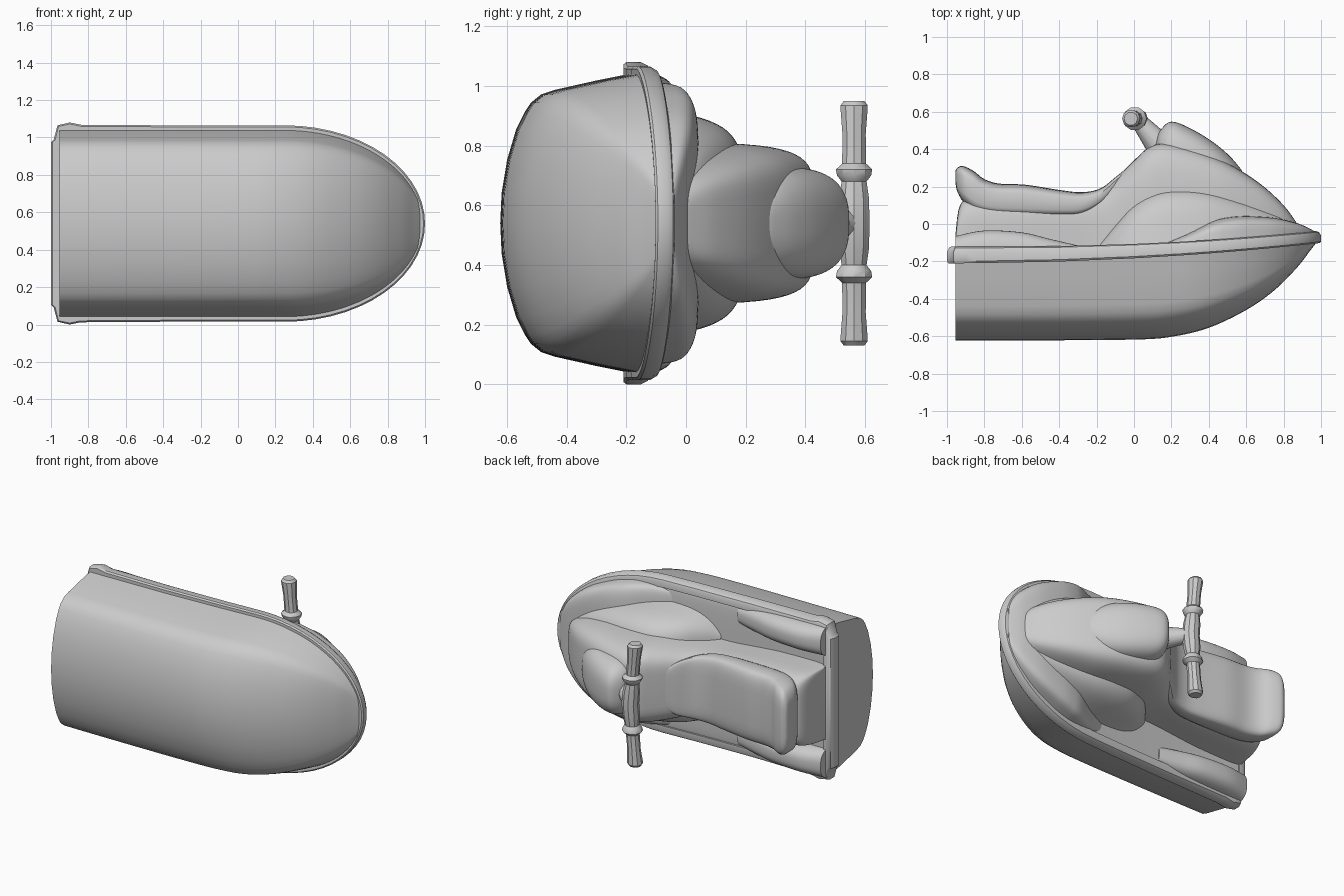
import bpy, bmesh, math
from mathutils import Vector, Matrix

if "Cube" in bpy.data.objects:
    bpy.data.objects.remove(bpy.data.objects["Cube"])

ZC = 0.54          # centre plane: craft lies on its side, deck towards +y, bow towards +x


def finish(name, bm, angle=35):
    bmesh.ops.recalc_face_normals(bm, faces=bm.faces)
    me = bpy.data.meshes.new(name)
    bm.to_mesh(me)
    bm.free()
    ob = bpy.data.objects.new(name, me)
    bpy.context.collection.objects.link(ob)
    bpy.ops.object.select_all(action='DESELECT')
    ob.select_set(True)
    bpy.context.view_layer.objects.active = ob
    bpy.ops.object.shade_smooth_by_angle(angle=math.radians(angle))
    return ob


def skin(name, rings, closed=False, angle=35):
    bm = bmesh.new()
    vs = [[bm.verts.new(p) for p in r] for r in rings]
    n = len(vs[0])
    pairs = list(zip(vs, vs[1:])) + ([(vs[-1], vs[0])] if closed else [])
    for a, b in pairs:
        for i in range(n):
            j = (i + 1) % n
            bm.faces.new((a[i], a[j], b[j], b[i]))
    if not closed:
        bm.faces.new(vs[0])
        bm.faces.new(vs[-1])
    return finish(name, bm, angle)


def smooth(st, k=5):
    """Catmull-Rom interpolation of station tuples."""
    out = []
    for i in range(len(st) - 1):
        p = [st[max(i - 1, 0)], st[i], st[i + 1], st[min(i + 2, len(st) - 1)]]
        for s in range(k):
            t = s / k
            out.append([0.5 * (2 * b + (c - a) * t + (2 * a - 5 * b + 4 * c - d) * t * t
                        + (3 * b - a - 3 * c + d) * t ** 3) for a, b, c, d in zip(*p)])
    return out + [list(st[-1])]


def spow(v, e):
    return math.copysign(abs(v) ** e, v)


def loft(name, stations, n=2.5, full=False, z0=0.0, taper=1.0):
    """Stations (x, y low, y high, half width); dome or full superellipse section."""
    rings = []
    for x, lo, hi, w in smooth(stations):
        ring = []
        m = 32 if full else 28
        for i in range(m if full else m + 1):
            a = (2 if full else 1) * math.pi * i / m
            c, s = spow(math.cos(a), 2 / n), spow(math.sin(a), 2 / n)
            y = (lo + hi) / 2 + s * (hi - lo) / 2 if full else lo + s * (hi - lo)
            ww = w * (1 if full else 1 + (taper - 1) * s)
            ring.append((x, y, ZC + z0 + ww * c))
        rings.append(ring)
    return skin(name, rings)


def rail_y(x):
    u = x + 1
    return -0.165 - 0.0075 * u + 0.0275 * u * u


def plan(x):
    """Half width of the craft's outline."""
    return 0.525 if x < 0.25 else 0.525 * math.sqrt(max(0, 1 - ((x - 0.25) / 0.75) ** 2))


# hull: flared side, soft chine, rounded bottom
half = [(1, 0), (.95, .28), (.885, .6), (.855, .7), (.8, .775), (.74, .82), (.62, .885), (.42, .95), (.2, .99)]
section = half + [(0, 1)] + [(-w, d) for w, d in reversed(half)]
keel = smooth([(-0.955, -.622), (-.5, -.622), (0, -.618), (.2, -.603), (.4, -.555), (.6, -.46),
               (.75, -.355), (.87, -.235), (.94, -.145), (.975, -.1)])
skin("hull", [[(x, rail_y(x) + (k - rail_y(x)) * d, ZC + w * (plan(x) - 0.02)) for w, d in section]
              for x, k in keel], angle=25)

# bumper rail around the outline
path = [(-1.0, -.435), (-.985, -.45), (-.965, -.525), (-.9, -.54), (-.84, -.528), (-.4, -.525), (0, -.525)]
path += [(0.25 + 0.75 * math.sin(a), -0.525 * math.cos(a))
         for a in [math.pi / 2 * i / 14 for i in range(15)]]
path += [(x, -w) for x, w in reversed(path[:-1])]
rings = []
for i, (x, w) in enumerate(path):
    d = Vector(path[(i + 1) % len(path)]) - Vector(path[i - 1])
    nx, nw = Vector((d.y, -d.x)).normalized()
    h = 0.045 - 0.0065 * (x + 1)
    prof = [(-.06, -h), (-.008, -h), (0, -.75 * h), (0, .3 * h), (-.012, .85 * h),
            (-.025, h), (-.06, h)]
    rings.append([(x + o * nx, rail_y(x) + v, ZC + w + o * nw) for o, v in prof])
skin("bumper_rail", rings, closed=True)

# deck floor
loft("deck_floor", [(x, rail_y(x) - .03, rail_y(x) + .035, max(plan(x) - .03, .02))
                    for x in (-.97, -.5, 0, .3, .5, .7, .85, .93, .97)], n=8)

# raised bow deck
loft("bow_deck", [(.17, -.15, -.1, .46), (.3, -.14, -.045, .475), (.42, -.13, .015, .475),
                  (.5, -.13, .036, .462), (.6, -.12, .043, .43), (.75, -.11, .033, .36),
                  (.87, -.1, .005, .265), (.94, -.09, -.025, .17), (.98, -.085, -.05, .06)],
     n=7, taper=.97)

# footwell edges on both sides of the stern
for side, z0 in (("left", -.41), ("right", .41)):
    loft("footwell_edge_" + side, [(-.955, -.17, -.065, .098), (-.8, -.17, -.035, .095),
         (-.6, -.17, -.045, .09), (-.45, -.17, -.08, .08), (-.3, -.17, -.115, .06)], n=2.6, z0=z0)

# side fairings beside the cowl
loft("side_fairing", [(-.18, -.14, -.1, .27), (-.1, -.14, .0, .335), (0, -.14, .11, .375),
                      (.12, -.14, .18, .39), (.25, -.13, .197, .39), (.4, -.13, .183, .375),
                      (.55, -.12, .14, .335), (.7, -.11, .085, .27), (.82, -.1, .035, .18),
                      (.9, -.1, -.02, .06)], n=5, taper=.84)

# seat base running forward into the cowl
loft("body_cowl", [(-.955, -.16, -.06, .25), (-.93, -.16, .1, .25), (-.85, -.16, .14, .255),
                   (-.6, -.16, .14, .25), (-.4, -.16, .13, .235), (-.25, -.16, .155, .225),
                   (-.13, -.16, .215, .23), (0, -.15, .34, .258), (.08, -.15, .41, .272),
                   (.17, -.14, .432, .275), (.3, -.14, .405, .275), (.45, -.13, .35, .265),
                   (.58, -.12, .28, .24), (.7, -.11, .195, .205), (.8, -.1, .1, .16),
                   (.86, -.1, .02, .11), (.89, -.09, -.03, .05)], n=5.5, taper=.95)

# saddle with raised back
loft("seat", [(-.955, .22, .285, .11), (-.945, .175, .3, .17), (-.915, .12, .31, .215),
              (-.86, .07, .285, .235), (-.8, .05, .24, .24), (-.72, .04, .216, .242),
              (-.58, .035, .21, .242), (-.4, .035, .182, .238), (-.28, .045, .17, .228),
              (-.18, .1, .19, .21), (-.1, .18, .25, .18), (-.05, .23, .29, .14)], n=4.2, full=True)

# hood pod in front of the handlebar
loft("hood", [(.115, .38, .435, .07), (.14, .37, .5, .14), (.2, .35, .547, .178),
              (.3, .33, .512, .187), (.42, .28, .44, .18), (.51, .23, .365, .15),
              (.57, .22, .295, .09), (.59, .21, .26, .04)], n=2.7)

# handlebar with collars and grips
prof = [(0, .054), (.08, .053), (.14, .044), (.16, .06), (.18, .064), (.2, .042),
        (.3, .041), (.385, .048), (.395, .048), (.41, .036)]
prof = [(-w, r) for w, r in reversed(prof[1:])] + prof
skin("handlebar", [[(.02 - .09 * abs(w) + r * math.cos(a), .563 + r * math.sin(a), ZC + w)
                    for a in [math.tau * i / 10 for i in range(10)]] for w, r in prof], angle=30)

# steering stem
bm = bmesh.new()
a, b = Vector((.16, .39, ZC)), Vector((.035, .54, ZC))
rot = (b - a).to_track_quat('Z', 'Y').to_matrix().to_4x4()
bmesh.ops.create_cone(bm, cap_ends=True, segments=12, radius1=.08, radius2=.046, depth=(b - a).length,
                      matrix=Matrix.Translation((a + b) / 2) @ rot)
finish("steering_stem", bm)
